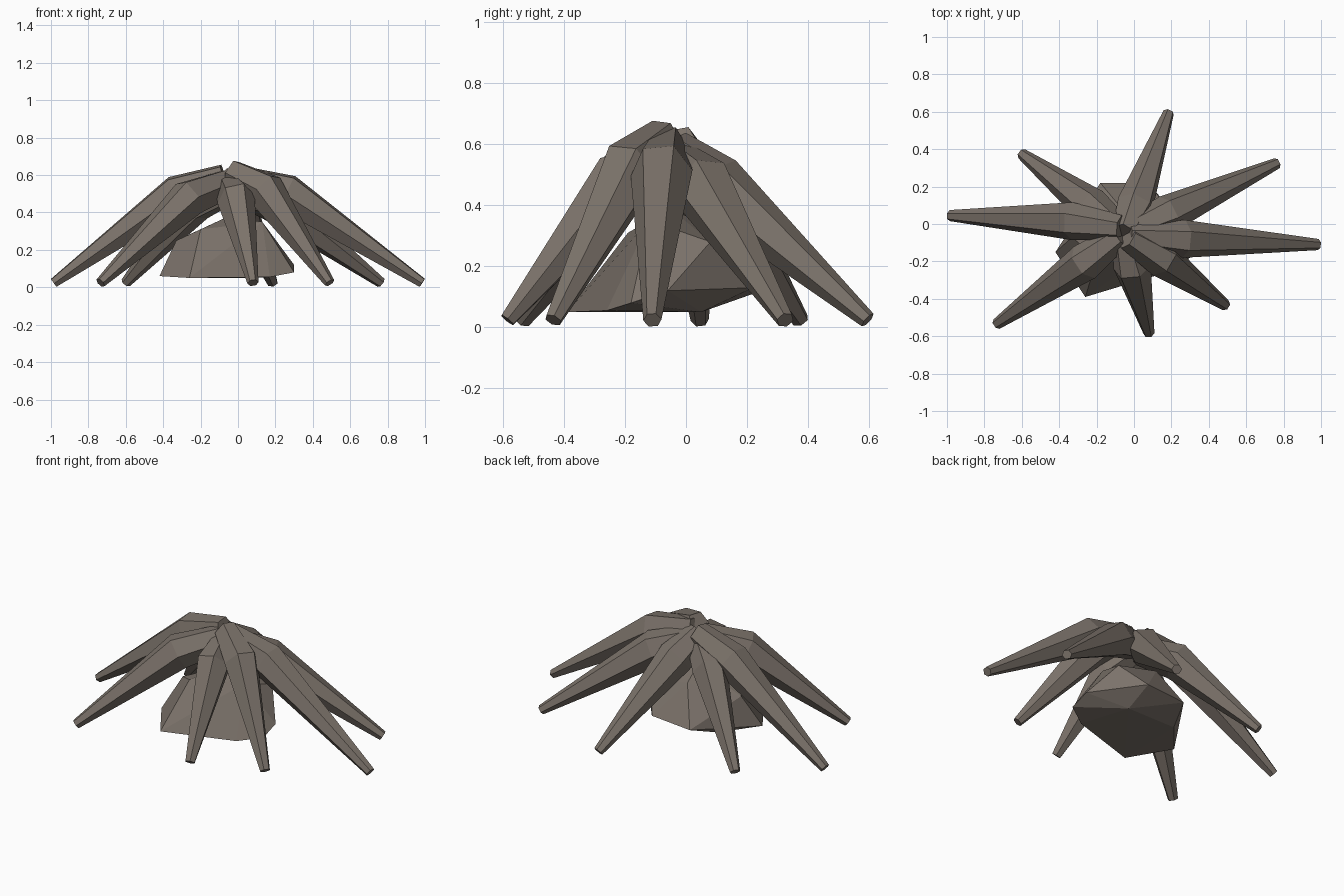
import bpy, bmesh, math
from mathutils import Vector

cube = bpy.data.objects.get("Cube")
if cube:
    bpy.data.objects.remove(cube)

stone = bpy.data.materials.new("brown grey stone")
stone.use_nodes = True
colour = (0.20, 0.17, 0.145, 1)
stone.diffuse_color = colour
bsdf = stone.node_tree.nodes["Principled BSDF"]
bsdf.inputs["Base Color"].default_value = colour
bsdf.inputs["Roughness"].default_value = 0.9


def finish(name, bm):
    bmesh.ops.recalc_face_normals(bm, faces=bm.faces)
    mesh = bpy.data.meshes.new(name)
    bm.to_mesh(mesh)
    bm.free()
    mesh.materials.append(stone)
    obj = bpy.data.objects.new(name, mesh)
    bpy.context.collection.objects.link(obj)


def ring(bm, centre, axis, wide, tall, roll):
    """Six-sided section set square to the axis."""
    side = Vector((0, 0, 1)).cross(axis).normalized()
    up = axis.cross(side).normalized()
    verts = []
    for i in range(6):
        a = math.tau * i / 6 + roll
        verts.append(bm.verts.new(centre + side * wide * math.cos(a) + up * tall * math.sin(a)))
    return verts


def leg(name, root, knee, tip, roll):
    """Bent, tapering leg; root and knee are given on the top ridge."""
    root, knee, tip = Vector(root), Vector(knee), Vector(tip)
    knee.z -= 0.09
    root.z -= 0.08
    upper = (knee - root).normalized()
    lower = (tip - knee).normalized()
    bm = bmesh.new()
    rings = [ring(bm, root, upper, 0.068, 0.085, roll),
             ring(bm, knee, (upper + lower).normalized(), 0.102, 0.107, roll),
             ring(bm, tip, lower, 0.03, 0.028, roll)]
    for a, b in zip(rings, rings[1:]):
        for i in range(6):
            j = (i + 1) % 6
            bm.faces.new((a[i], a[j], b[j], b[i]))
    bm.faces.new(rings[0])
    bm.faces.new(rings[2])
    finish(name, bm)


# Eight legs: name, root top, knee top, foot (x, y), roll
legs = [
    ("left_leg", (-0.03, -0.06, 0.66), (0.265, -0.08, 0.595), (0.985, -0.11), 0.1),
    ("left_back_leg", (-0.04, -0.04, 0.62), (0.18, 0.055, 0.55), (0.765, 0.325), -0.1),
    ("back_leg", (-0.055, -0.05, 0.65), (0.005, 0.095, 0.555), (0.185, 0.595), 0.2),
    ("right_back_leg", (-0.06, -0.04, 0.6), (-0.23, 0.095, 0.54), (-0.6, 0.375), 0.0),
    ("right_leg", (-0.07, -0.02, 0.66), (-0.33, 0.015, 0.59), (-0.985, 0.045), -0.15),
    ("right_front_leg", (-0.07, -0.06, 0.63), (-0.265, -0.205, 0.565), (-0.735, -0.535), 0.1),
    ("front_leg", (-0.05, -0.07, 0.61), (-0.01, -0.23, 0.56), (0.08, -0.585), 0.25),
    ("left_front_leg", (-0.035, -0.07, 0.685), (0.15, -0.185, 0.605), (0.49, -0.435), -0.1),
]
for name, root, knee, foot, roll in legs:
    leg(name, root, knee, (*foot, 0.024), roll)

# Faceted boulder hanging beneath the legs
corners = [
    (-0.42, -0.15, 0.06), (-0.26, -0.39, 0.05), (0.17, -0.26, 0.055),
    (0.3, -0.18, 0.08), (0.3, -0.06, 0.12), (0.08, 0.22, 0.13),
    (-0.18, 0.22, 0.11), (-0.25, 0.05, 0.05), (0.08, 0.05, 0.05),
    (-0.33, -0.07, 0.25), (-0.2, -0.19, 0.31), (0.13, -0.12, 0.35),
    (0.18, 0.08, 0.28), (-0.08, 0.1, 0.33), (-0.05, -0.04, 0.38),
]
bm = bmesh.new()
for c in corners:
    bm.verts.new(c)
bmesh.ops.convex_hull(bm, input=bm.verts)
finish("boulder", bm)
